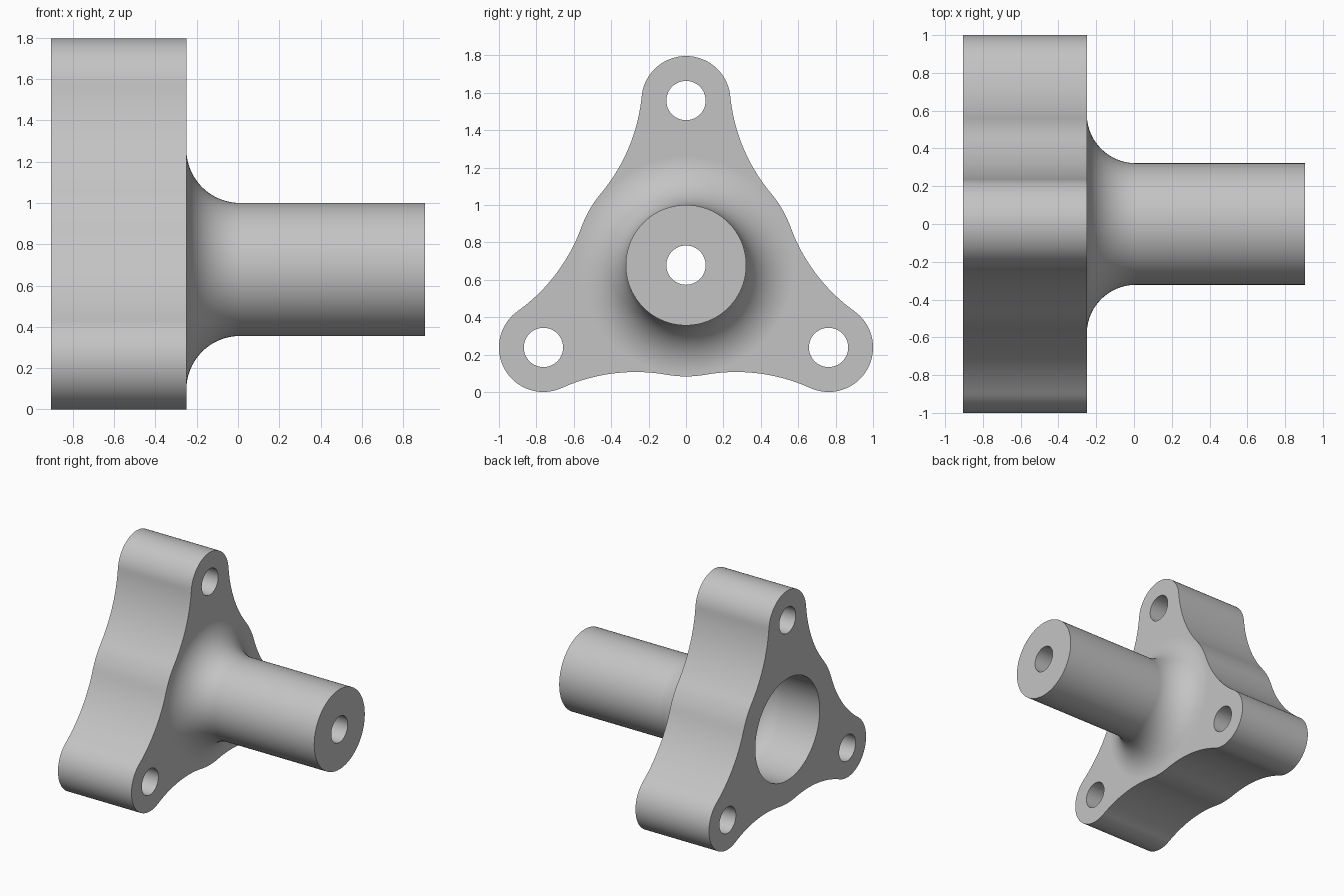
import bpy, bmesh
from math import sin, cos, pi, radians, atan2, sqrt
from mathutils import Vector, Matrix

if "Cube" in bpy.data.objects:
    bpy.data.objects.remove(bpy.data.objects["Cube"])

BACK, FACE, TIP = -0.905, -0.25, 0.905      # stations along x
REACH, LOBE, HUB = 0.88, 0.238, 0.595       # bolt circle, ear and hub radii
SHAFT, HOLE, BORE, FILLET = 0.322, 0.105, 0.41, 0.26
AXIS_Z = REACH / 2 + LOBE

steel = bpy.data.materials.new("light grey metal")
steel.diffuse_color = (0.55, 0.55, 0.55, 1)
steel.use_nodes = True
steel.node_tree.nodes["Principled BSDF"].inputs["Base Color"].default_value = (0.55, 0.55, 0.55, 1)


def finish(name, bm):
    bmesh.ops.recalc_face_normals(bm, faces=bm.faces)
    mesh = bpy.data.meshes.new(name)
    bm.to_mesh(mesh)
    bm.free()
    mesh.materials.append(steel)
    obj = bpy.data.objects.new(name, mesh)
    bpy.context.collection.objects.link(obj)
    return obj


def arc(cx, cy, r, a0, a1, n):
    """Points on an arc, both ends included."""
    return [(cx + r * cos(a0 + (a1 - a0) * i / n), cy + r * sin(a0 + (a1 - a0) * i / n))
            for i in range(n + 1)]


def prism(name, outline, x0, x1):
    """Extrude a (y, z) outline along x."""
    bm = bmesh.new()
    face = bm.faces.new([bm.verts.new((x0, y, z)) for y, z in outline])
    ext = bmesh.ops.extrude_face_region(bm, geom=[face])["geom"]
    bmesh.ops.translate(bm, vec=(x1 - x0, 0, 0),
                        verts=[v for v in ext if isinstance(v, bmesh.types.BMVert)])
    return finish(name, bm)


def lathe(name, profile, steps=96):
    """Revolve an (x, radius) profile around the shaft axis and cap its ends."""
    bm = bmesh.new()
    rings = []
    for x, r in profile:
        rings.append([bm.verts.new((x, r * cos(2 * pi * i / steps), AXIS_Z + r * sin(2 * pi * i / steps)))
                      for i in range(steps)])
    for a, b in zip(rings, rings[1:]):
        for i in range(steps):
            j = (i + 1) % steps
            bm.faces.new((a[i], a[j], b[j], b[i]))
    bm.faces.new(rings[0])
    bm.faces.new(rings[-1])
    return finish(name, bm)


def combine(body, tool, operation):
    mod = body.modifiers.new(operation.lower(), "BOOLEAN")
    mod.operation, mod.solver, mod.object = operation, "EXACT", tool
    bpy.context.view_layer.objects.active = body
    bpy.ops.object.modifier_apply(modifier=mod.name)
    bpy.data.objects.remove(tool)


# Half of one ear: rounded end, concave flank tangent to ear and hub, hub arc
turn = radians(50)
gap = HUB - LOBE
s = (REACH ** 2 - gap ** 2) / (2 * (REACH * cos(turn) - gap))
px, py = s * sin(turn), s * cos(turn)
lean = atan2(py - REACH, px)
half = arc(0, REACH, LOBE, pi / 2, lean, 20)
half += arc(px, py, s - HUB, pi + lean, pi + pi / 2 - turn, 24)[1:]
half += arc(0, 0, HUB, pi / 2 - turn, pi / 6, 4)[1:]
ear = [(-y, z) for y, z in reversed(half[1:])] + half

# Three-eared flange
outline = []
for k in range(3):
    spin = Matrix.Rotation(-k * 2 * pi / 3, 2)
    for p in ear[:-1]:
        q = spin @ Vector(p)
        outline.append((q.x, q.y + AXIS_Z))
flange = prism("flange_with_shaft", outline, BACK, FACE)

# Shaft with a flared root
flare = arc(FACE + FILLET, SHAFT + FILLET, FILLET, pi, 1.5 * pi, 20)
shaft = lathe("shaft", [(FACE - 0.1, SHAFT + FILLET)] + flare + [(TIP, SHAFT)])
combine(flange, shaft, "UNION")

# Rounded back recess and the hole through the shaft
cove = arc(BACK + 0.34, BORE - 0.22, 0.22, pi / 2, 0, 14)
recess = lathe("recess_cutter", [(BACK - 0.1, BORE)] + cove)
combine(flange, recess, "DIFFERENCE")
combine(flange, lathe("shaft_hole_cutter", [(BACK + 0.2, HOLE), (TIP + 0.1, HOLE)], 48), "DIFFERENCE")

# Bolt holes
for k in range(3):
    a = pi / 2 + k * 2 * pi / 3
    ring = arc(REACH * cos(a), AXIS_Z + REACH * sin(a), HOLE, 0, 2 * pi, 48)[:-1]
    combine(flange, prism("bolt_hole_cutter", ring, BACK - 0.1, FACE + 0.1), "DIFFERENCE")

# Smooth shading with crisp rims
bpy.ops.object.select_all(action="DESELECT")
flange.select_set(True)
bpy.context.view_layer.objects.active = flange
bpy.ops.object.shade_smooth_by_angle(angle=radians(30))
weighted = flange.modifiers.new("weighted_normals", "WEIGHTED_NORMAL")
weighted.keep_sharp = True
